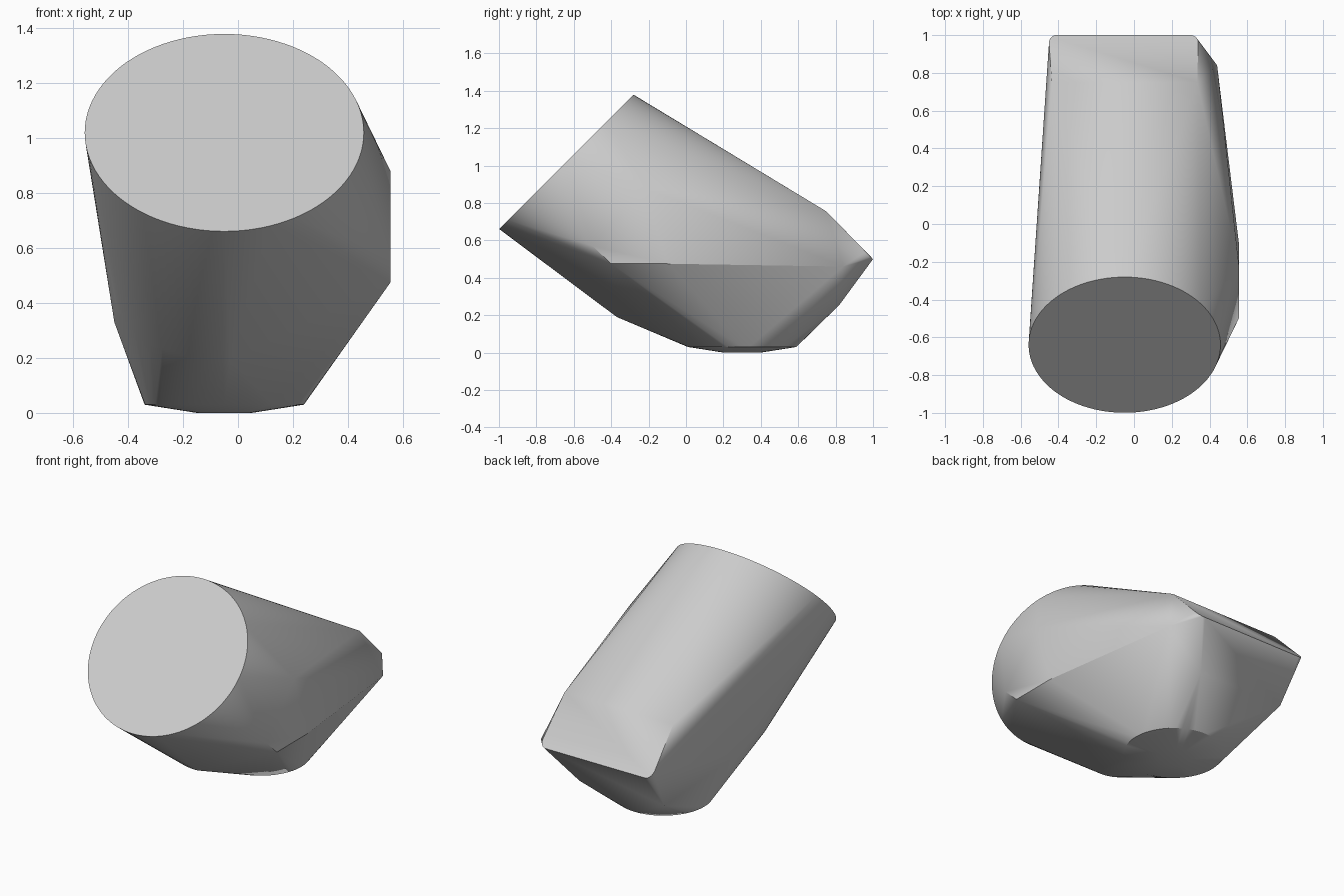
import bpy, bmesh
from math import sin, cos, tau, sqrt, radians
from mathutils import Vector

cube = bpy.data.objects.get("Cube")
if cube:
    bpy.data.objects.remove(cube)

X = Vector((1, 0, 0))
Y = Vector((0, 1, 0))
SLANT = Vector((0, 1, 1)) / sqrt(2)


def ring(center, radius, up, count, start=0.0, end=tau):
    """Points on a circle spanned by the x axis and the given up axis."""
    angles = [start + (end - start) * i / count for i in range(count)]
    return [Vector(center) + radius * (cos(a) * X + sin(a) * up) for a in angles]


points = []
# round slanted front face
points += ring((-0.05, -0.64, 1.02), 0.508, SLANT, 96)
# narrower rounded shoulder under the barrel
points += ring((-0.05, -0.08, 0.48), 0.41, SLANT, 24, tau / 2, tau * 0.77)
# shallow domed foot
points += ring((-0.05, 0.3, 0.03), 0.29, Y, 48)
points += ring((-0.05, 0.3, 0), 0.1, Y, 24)
# slanted back panel with rounded lower corners
points += [Vector((x, 0.75, 0.755)) for x in (-0.435, 0.335)]
for x, a in ((-0.41, tau / 4), (0.30, 0)):
    points += ring((x, 0.96, 0.54), 0.04, Vector((0, 1, -1)), 9, a, a + tau * 9 / 32)
# lower back edge
points += [Vector((x, 0.82, 0.255)) for x in (-0.42, 0.18)]
# bulge on the left side, and corner on the right side
points += [Vector(p) for p in (
    (0.555, -0.22, 0.88), (0.555, -0.5, 0.57), (0.555, -0.4, 0.475),
    (0.555, -0.1, 0.475), (0.44, 0.84, 0.46), (-0.45, 0.08, 0.33))]

# wrap the outline points in one convex skin
bm = bmesh.new()
for p in points:
    bm.verts.new(p)
bmesh.ops.remove_doubles(bm, verts=bm.verts, dist=0.001)
bmesh.ops.convex_hull(bm, input=bm.verts)
bmesh.ops.delete(bm, geom=[v for v in bm.verts if not v.link_faces], context='VERTS')
bmesh.ops.dissolve_limit(bm, angle_limit=radians(0.5), verts=bm.verts, edges=bm.edges)
bmesh.ops.recalc_face_normals(bm, faces=bm.faces)
mesh = bpy.data.meshes.new("body_shell")
bm.to_mesh(mesh)
bm.free()

body = bpy.data.objects.new("body_shell", mesh)
bpy.context.collection.objects.link(body)

# plain grey
grey = bpy.data.materials.new("light_grey")
grey.use_nodes = True
color = (0.6, 0.6, 0.6, 1)
grey.diffuse_color = color
grey.node_tree.nodes["Principled BSDF"].inputs["Base Color"].default_value = color
mesh.materials.append(grey)

bpy.ops.object.select_all(action='DESELECT')
body.select_set(True)
bpy.context.view_layer.objects.active = body
bpy.ops.object.shade_smooth_by_angle(angle=radians(30))
